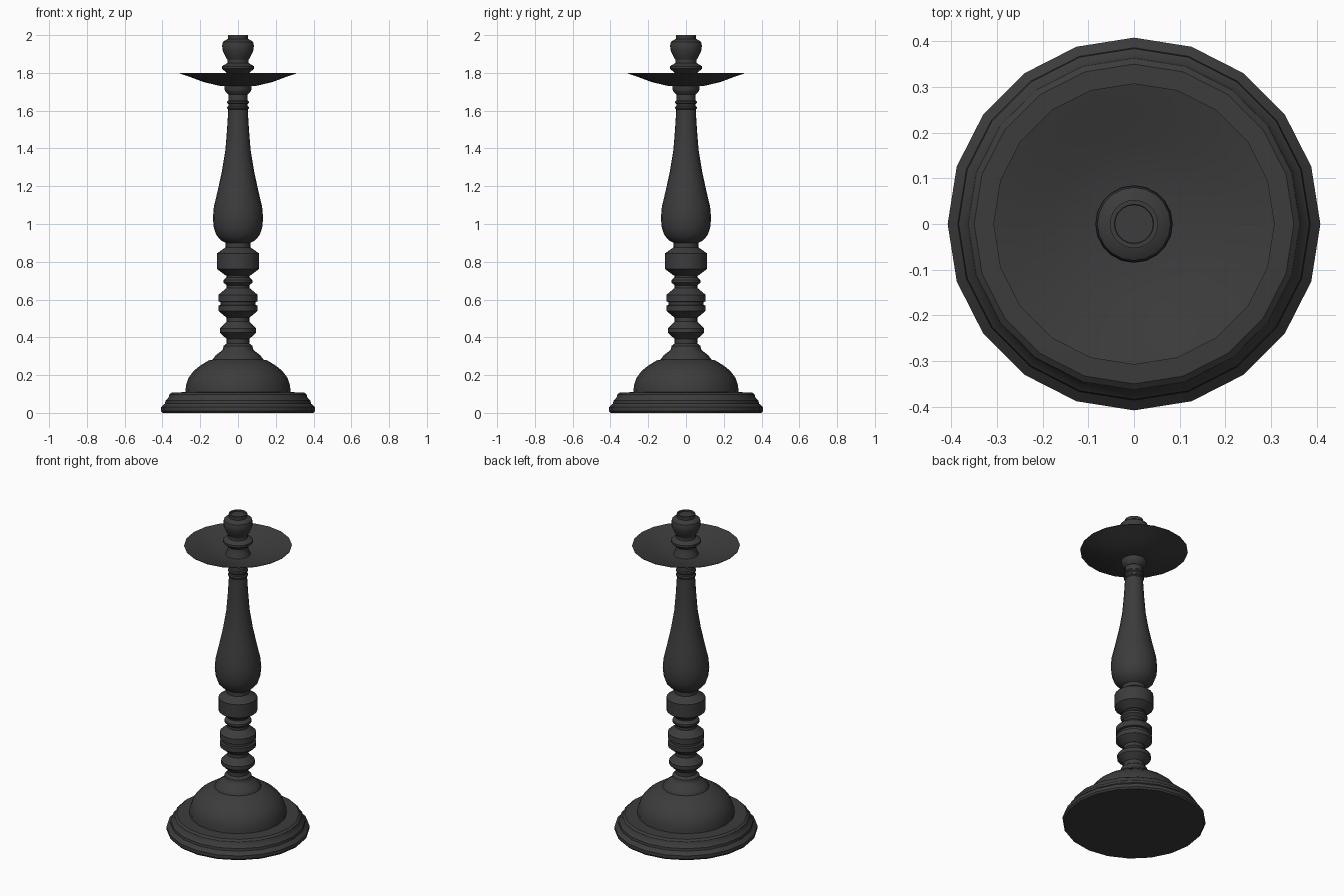
import bpy
import bmesh
import math
from mathutils import Matrix

SIDES = 20

default_cube = bpy.data.objects.get("Cube")
if default_cube:
    bpy.data.objects.remove(default_cube, do_unlink=True)

# Single dark metal colour
metal = bpy.data.materials.new("dark_iron")
metal.use_nodes = True
metal.diffuse_color = (0.045, 0.045, 0.045, 1)
metal.node_tree.nodes["Principled BSDF"].inputs["Base Color"].default_value = metal.diffuse_color


def lathe(name, profile, smooth_angle=32):
    """Turn a (radius, height) outline around the z axis and cap both ends."""
    bm = bmesh.new()
    rings = []
    for radius, height in profile:
        circle = bmesh.ops.create_circle(
            bm, segments=SIDES, radius=radius,
            matrix=Matrix.Translation((0, 0, height)))
        rings.append(circle["verts"])
    for lower, upper in zip(rings, rings[1:]):
        for i in range(SIDES):
            j = (i + 1) % SIDES
            bm.faces.new((lower[i], lower[j], upper[j], upper[i]))
    bm.faces.new(rings[0])
    bm.faces.new(rings[-1])
    bmesh.ops.recalc_face_normals(bm, faces=bm.faces)
    mesh = bpy.data.meshes.new(name)
    bm.to_mesh(mesh)
    bm.free()
    mesh.materials.append(metal)
    obj = bpy.data.objects.new(name, mesh)
    bpy.context.collection.objects.link(obj)
    bpy.ops.object.select_all(action="DESELECT")
    obj.select_set(True)
    bpy.context.view_layer.objects.active = obj
    bpy.ops.object.shade_smooth_by_angle(angle=math.radians(smooth_angle))
    return obj


def bead(name, neck, radius, bottom, belly_low, belly_high, top):
    """A turned ring that tapers back to the neck on both sides."""
    return lathe(name, [(neck, bottom), (radius, belly_low),
                        (radius, belly_high), (neck, top)])


# Stepped foot
lathe("base_plinth", [
    (.4, 0), (.408, .01), (.408, .03), (.386, .05), (.384, .065),
    (.368, .08), (.363, .098), (.35, .108), (.27, .11)])

# Dome rising from the foot
lathe("base_dome", [
    (.278, .1), (.276, .145), (.262, .185), (.235, .222),
    (.2, .25), (.155, .278), (.135, .282)], smooth_angle=40)
lathe("dome_cap", [
    (.136, .27), (.134, .283), (.118, .305), (.085, .33),
    (.079, .338), (.077, .355), (.06, .367)])

# Lower column with its turned rings
lathe("lower_column", [(.06, .34), (.06, .92)])
bead("lower_ring", .059, .096, .39, .425, .448, .485)
bead("double_ring_lower", .062, .104, .505, .54, .568, .582)
lathe("double_ring_groove", [(.092, .56), (.092, .6)])
bead("double_ring_upper", .062, .104, .578, .59, .625, .66)
bead("thin_ring", .06, .077, .675, .69, .703, .718)
bead("upper_ring", .066, .111, .728, .762, .845, .876)

# Pear-shaped shaft
lathe("baluster_shaft", [
    (.066, .87), (.066, .9), (.088, .912), (.114, .94), (.128, .98),
    (.133, 1.03), (.128, 1.09), (.109, 1.17), (.085, 1.28),
    (.067, 1.39), (.058, 1.5), (.052, 1.6), (.05, 1.72)], smooth_angle=45)

# Fine bands near the top of the shaft
for i, height in enumerate((1.605, 1.635)):
    bead(f"shaft_band_{i + 1}", .051, .057,
         height, height + .006, height + .014, height + .02)
lathe("pan_support", [
    (.052, 1.685), (.066, 1.7), (.072, 1.712), (.072, 1.74)])

# Shallow drip pan, hollow on its upper side
lathe("drip_pan", [
    (.068, 1.73), (.1, 1.732), (.18, 1.751), (.25, 1.777), (.308, 1.797),
    (.308, 1.8), (.25, 1.785), (.18, 1.763), (.1, 1.747), (.05, 1.745)],
    smooth_angle=40)

# Candle socket above the pan
lathe("socket_stem", [
    (.075, 1.74), (.06, 1.775), (.056, 1.8), (.056, 1.88), (.052, 1.97),
    (.053, 1.985), (.053, 2), (.043, 2), (.042, 1.993)])
bead("socket_collar", .057, .085, 1.798, 1.822, 1.835, 1.852)
lathe("socket_bulb", [
    (.056, 1.868), (.068, 1.89), (.082, 1.92), (.084, 1.945),
    (.08, 1.964), (.055, 1.98)], smooth_angle=35)
